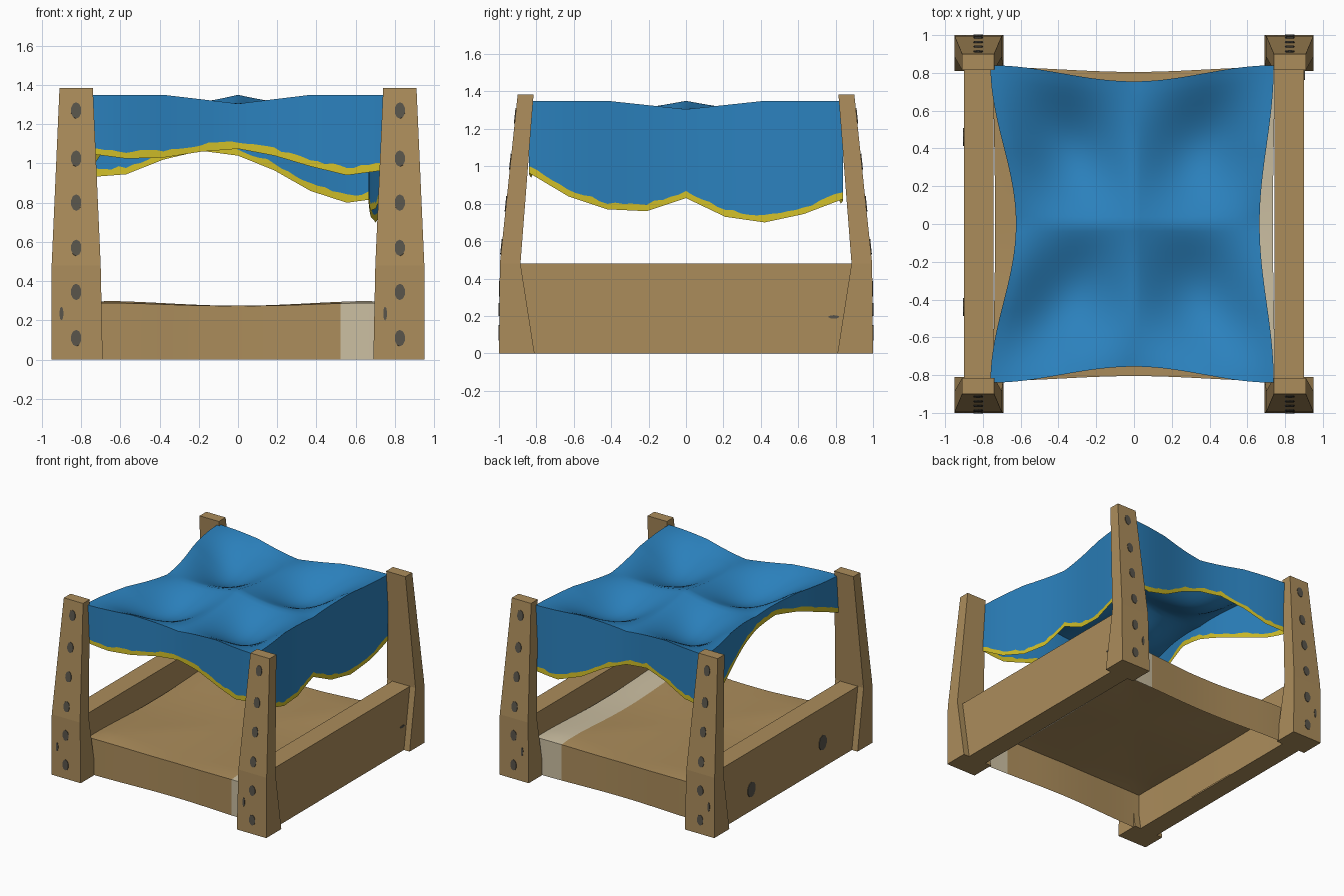
import bpy, bmesh, math, random
from mathutils import Vector, Matrix

if "Cube" in bpy.data.objects:
    bpy.data.objects.remove(bpy.data.objects["Cube"])

random.seed(4)


def material(name, rgb):
    m = bpy.data.materials.new(name)
    m.diffuse_color = (*rgb, 1)
    m.use_nodes = True
    m.node_tree.nodes["Principled BSDF"].inputs["Base Color"].default_value = m.diffuse_color
    return m


WOOD = material("tan wood", (0.41, 0.265, 0.105))
BLUE = material("blue cloth", (0.024, 0.22, 0.51))
YELLOW = material("yellow trim", (0.65, 0.53, 0.022))
CREAM = material("cream stripe", (0.60, 0.52, 0.36))
GREY = material("dark grey nails", (0.10, 0.09, 0.07))


def finish(name, bm, mats, smooth=False):
    me = bpy.data.meshes.new(name)
    bm.to_mesh(me)
    bm.free()
    ob = bpy.data.objects.new(name, me)
    bpy.context.collection.objects.link(ob)
    for m in mats:
        me.materials.append(m)
    if smooth:
        bpy.ops.object.select_all(action='DESELECT')
        ob.select_set(True)
        bpy.context.view_layer.objects.active = ob
        bpy.ops.object.shade_smooth_by_angle(angle=math.radians(40))
    return ob


def sample(table, t):
    """Linear lookup in an evenly spaced table, t in -1..1."""
    f = (t + 1) / 2 * (len(table) - 1)
    i = min(int(f), len(table) - 2)
    return table[i] + (table[i + 1] - table[i]) * (f - i)


def bow(t):
    return math.cos(math.pi * t / 2) ** 2


def cloth(name, n, place, hems, trim, jitter, mats, pick):
    """Draped sheet: a gridded top plus four skirts, hems = front, right, back, left."""
    bm = bmesh.new()
    ts = [2 * i / n - 1 for i in range(n + 1)]
    g = [[bm.verts.new(place(u, v)) for v in ts] for u in ts]
    for i in range(n):
        for j in range(n):
            bm.faces.new((g[i][j], g[i + 1][j], g[i + 1][j + 1], g[i][j + 1]))
    sides = [[g[i][0] for i in range(n + 1)], [g[n][j] for j in range(n + 1)],
             [g[i][n] for i in range(n, -1, -1)], [g[0][j] for j in range(n, -1, -1)]]
    for k, (edge, hem) in enumerate(zip(sides, hems)):
        rows = [edge, [], []]
        for i, top in enumerate(edge):
            z = sample(hem, ts[i] if k < 2 else -ts[i])
            j = random.uniform(-jitter, jitter) if 0 < i < n else 0
            rows[1].append(bm.verts.new((top.co.x, top.co.y, z + trim + j)))
            rows[2].append(bm.verts.new((top.co.x, top.co.y, z)))
        for r in range(2):
            for i in range(n):
                f = bm.faces.new((rows[r + 1][i], rows[r + 1][i + 1], rows[r][i + 1], rows[r][i]))
                f.material_index = 1 if r == 1 else 0
    for f in bm.faces:
        f.material_index = pick(f)
    bmesh.ops.remove_doubles(bm, verts=bm.verts, dist=0.0005)
    return finish(name, bm, mats, True)


# Blue canopy: four sagging pockets around a central peak, wavy skirt with yellow trim
def canopy_point(u, v):
    x = u * ((0.74 - 0.075 * bow(v)) if u > 0 else (0.76 - 0.135 * bow(v)))
    y = v * (0.84 - 0.085 * bow(u))
    su, sv = abs(math.sin(math.pi * u)), abs(math.sin(math.pi * v))
    sag = 0.10 * (su * sv) ** 1.6 + 0.045 * (su * (1 - v * v) + sv * (1 - u * u))
    dip = max(0, 1 - abs(u) / 0.5) * v ** 4 + max(0, 1 - abs(v) / 0.5) * u ** 4
    return x, y, 1.35 - sag - 0.045 * dip


FRONT = [1.05, 1.025, 1.03, 1.06, 1.075, 1.04, 0.985, 0.94, 0.965]
RIGHT = [0.965, 0.84, 0.77, 0.76, 0.83, 0.73, 0.70, 0.745, 0.825]
BACK = [0.93, 0.945, 1.02, 1.065, 1.04, 0.965, 0.86, 0.80, 0.825]
LEFT = [1.05, 1.13, 1.20, 1.24, 1.20, 1.13, 1.055, 0.98, 0.93]
cloth("canopy", 40, canopy_point, [FRONT, RIGHT, BACK, LEFT], 0.036, 0.008,
      [BLUE, YELLOW], lambda f: f.material_index)


# Low platform: open-bottomed shell with a cream stripe along the right
def platform_point(u, v):
    x = u * (0.745 - 0.01 * bow(v))
    y = v * (0.83 - 0.025 * bow(u))
    edge = max(0, max(abs(u), abs(v)) - 0.9) / 0.1
    return x, y, 0.30 - 0.025 * max(bow(u), bow(v)) - 0.012 * edge * abs(u * v)


FLAT = [0.0, 0.0]
cloth("platform", 20, platform_point, [FLAT] * 4, 0.1, 0, [WOOD, CREAM],
      lambda f: 1 if f.calc_center_median().x > 0.51 else 0)

# Posts: three-level tapered profile (z, x inner, x outer, y inner, y outer)
LEVELS = [(0, 0.69, 0.95, 0.81, 1.0), (0.48, 0.70, 0.95, 0.885, 0.995),
          (1.385, 0.74, 0.91, 0.815, 0.90)]


def post(name, sx, sy):
    bm = bmesh.new()
    rings = [[bm.verts.new((sx * x, sy * y, z)) for x, y in
              ((x0, y0), (x1, y0), (x1, y1), (x0, y1))] for z, x0, x1, y0, y1 in LEVELS]
    bm.faces.new(rings[0])
    bm.faces.new(rings[-1])
    for a, b in zip(rings, rings[1:]):
        for i in range(4):
            bm.faces.new((a[i], a[(i + 1) % 4], b[(i + 1) % 4], b[i]))
    bmesh.ops.recalc_face_normals(bm, faces=bm.faces)
    finish(name, bm, [WOOD])


def stud(bm, pos, normal, rx, rz):
    """Flat elliptical nail head lying on a surface."""
    rot = Vector(normal).to_track_quat('Z', 'Y').to_matrix().to_4x4()
    bmesh.ops.create_cone(bm, cap_ends=True, segments=10, radius1=1, radius2=1, depth=0.008,
                          matrix=Matrix.Translation(pos) @ rot @ Matrix.Diagonal((rx, rz, 1, 1)))


def outer_y(z):
    a, b = (LEVELS[0], LEVELS[1]) if z < 0.48 else (LEVELS[1], LEVELS[2])
    slope = (b[4] - a[4]) / (b[0] - a[0])
    return a[4] + slope * (z - a[0]), slope


for sx, xn in ((-1, "left"), (1, "right")):
    for sy, yn in ((-1, "front"), (1, "back")):
        post(f"{yn}_{xn}_post", sx, sy)
        bm = bmesh.new()
        spots = [(0.825, z, 0.027, 0.042) for z in (0.11, 0.345, 0.57, 0.80, 1.025, 1.27)]
        spots.append((0.90 if sx < 0 else 0.75, 0.235, 0.01, 0.035))
        for x, z, rx, rz in spots:
            y, slope = outer_y(z)
            stud(bm, (sx * x, sy * y, z), (0, sy, -slope), rx, rz)
        finish(f"{yn}_{xn}_nails", bm, [GREY])

    # Side rail between the posts
    bm = bmesh.new()
    bmesh.ops.create_cube(bm, size=1, matrix=Matrix.Translation((sx * 0.822, 0, 0.24))
                          @ Matrix.Diagonal((0.156, 1.78, 0.48, 1)))
    finish(f"{xn}_rail", bm, [WOOD])

    # Nail heads on the outer face of the rail
    bm = bmesh.new()
    marks = [(0.46, 0.17, 0.05, 0.06), (-0.44, 0.20, 0.05, 0.06)] if sx < 0 else [(0.79, 0.195, 0.03, 0.009)]
    for y, z, ry, rz in marks:
        stud(bm, (sx * 0.90, y, z), (sx, 0, 0), ry, rz)
    finish(f"{xn}_rail_nails", bm, [GREY])
